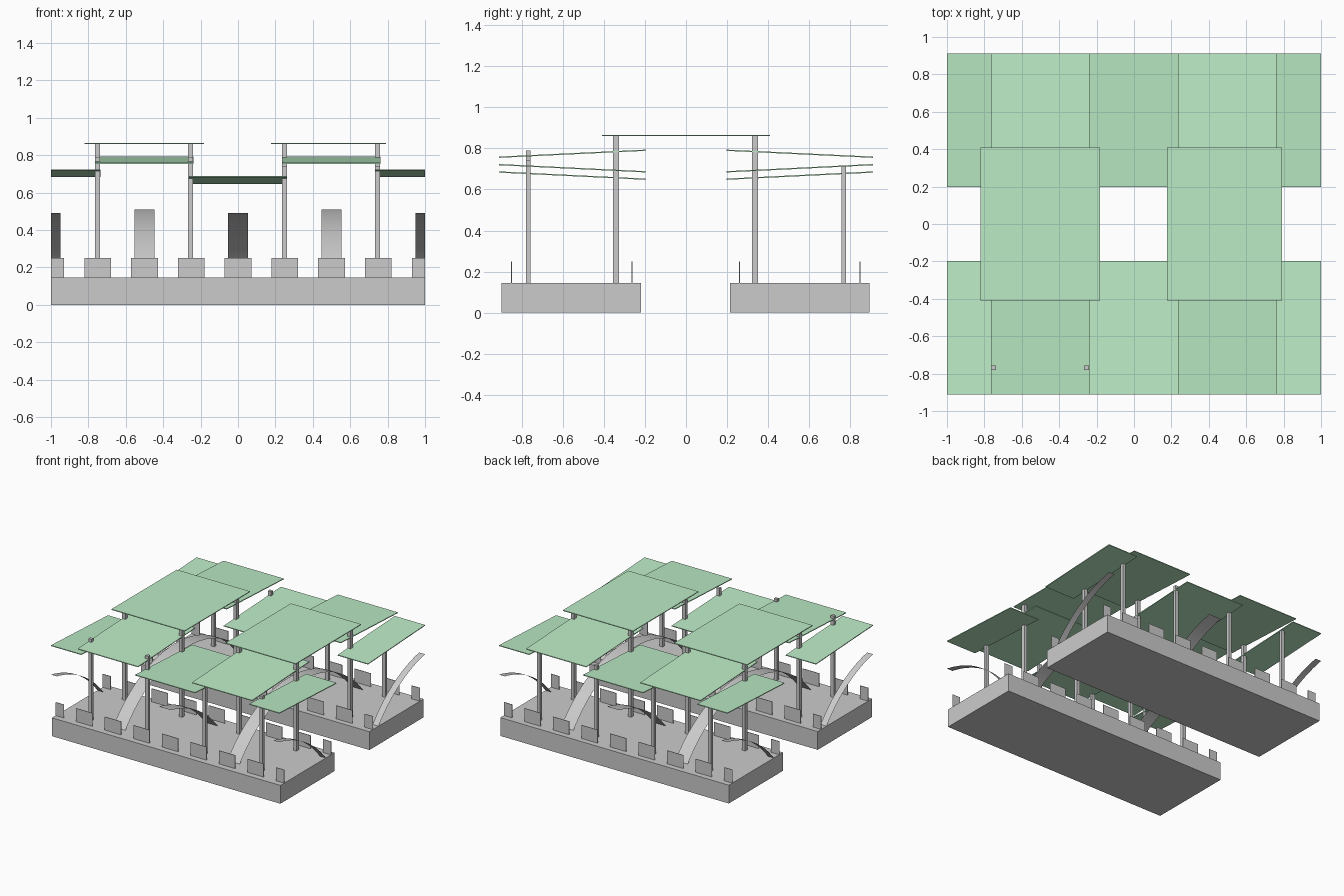
import bpy
import math
from mathutils import Vector

if "Cube" in bpy.data.objects:
    bpy.data.objects.remove(bpy.data.objects["Cube"])

DECK = 0.145          # top of the platforms
green = bpy.data.materials.new("canopy_green")
green.diffuse_color = (0.5, 0.83, 0.56, 1)
green.use_nodes = True
green.node_tree.nodes["Principled BSDF"].inputs["Base Color"].default_value = green.diffuse_color


def make(name, verts, faces, mat=None):
    mesh = bpy.data.meshes.new(name)
    mesh.from_pydata(verts, [], faces)
    mesh.update()
    ob = bpy.data.objects.new(name, mesh)
    bpy.context.collection.objects.link(ob)
    if mat:
        mesh.materials.append(mat)
    return ob


def slab(name, x0, x1, y0, y1, z0, z1, slope=0.0, mat=None):
    """Box from its limits; slope lifts the y1 end."""
    verts = [(x, y, z + (slope if y == y1 else 0))
             for x in (x0, x1) for y in (y0, y1) for z in (z0, z1)]
    faces = [(0, 1, 3, 2), (4, 6, 7, 5), (0, 4, 5, 1),
             (2, 3, 7, 6), (0, 2, 6, 4), (1, 5, 7, 3)]
    return make(name, verts, faces, mat)


def arc_strip(name, x0, x1, yc, ya, yb, steps):
    """Thin curved band following a circle whose crown is at y = yc."""
    rise, half = 0.365, 0.77
    r = (half ** 2 + rise ** 2) / (2 * rise)
    a0, a1 = (math.asin((y - yc) / r) for y in (ya, yb))
    verts, faces = [], []
    for i in range(steps + 1):
        a = a0 + (a1 - a0) * i / steps
        y, z = yc + r * math.sin(a), DECK + rise - r + r * math.cos(a)
        verts += [(x0, y, z), (x1, y, z)]
    for i in range(steps):
        k = 2 * i
        faces.append((k, k + 1, k + 3, k + 2))
    ob = make(name, verts, faces)
    for p in ob.data.polygons:
        p.use_smooth = True
    return ob


# Two platforms
slab("platform_front", -1, 1, -0.898, -0.219, 0, DECK)
slab("platform_back", -1, 1, 0.215, 0.893, 0, DECK)

# Posts: outer rows of varied height, taller inner rows
for x in (-0.751, -0.253, 0.248, 0.747):
    front_top = 0.79 if x < 0 else 0.74
    for y, top, d in ((-0.768, front_top, 0.012), (-0.341, 0.86, 0.0145),
                      (0.337, 0.86, 0.0145), (0.768, 0.715, 0.012)):
        slab("post", x - 0.0135, x + 0.0135, y - d, y + d, DECK, top)

# Upright panels along both long edges of each platform
for y in (-0.849, -0.263, 0.26, 0.847):
    for i in range(9):
        x = -1 + i * 0.25
        slab("edge_panel", max(x - 0.071, -1), min(x + 0.071, 1),
             y - 0.002, y + 0.002, DECK, 0.25)

# Sloped roof panels, mirrored front to back: x range, outer z, inner z
T = 0.006
panels = [(-0.765, -0.237, 0.754, 0.788), (0.235, 0.762, 0.754, 0.788),
          (-0.263, 0.263, 0.682, 0.647),
          (-1, -0.735, 0.718, 0.683), (0.735, 1, 0.718, 0.683)]
for x0, x1, z_out, z_in in panels:
    slab("roof_front", x0, x1, -0.911, -0.197, z_out, z_out + T, z_in - z_out, green)
    slab("roof_back", x0, x1, 0.197, 0.911, z_in, z_in + T, z_out - z_in, green)

# Flat upper roofs bridging the gap
slab("upper_roof_left", -0.822, -0.181, -0.409, 0.409, 0.86, 0.866, 0, green)
slab("upper_roof_right", 0.177, 0.792, -0.409, 0.409, 0.86, 0.866, 0, green)

# Full arches across the gap
for x in (-0.5, 0.5):
    arc_strip("arch", x - 0.054, x + 0.054, 0, -0.77, 0.77, 32)

# Half arches springing outwards, cut at the outer edge
for x0, x1 in ((-1, -0.948), (-0.054, 0.054), (0.948, 1)):
    arc_strip("half_arch_front", x0, x1, -1.1, -0.911, -0.33, 16)
    arc_strip("half_arch_back", x0, x1, 1.1, 0.33, 0.911, 16)
